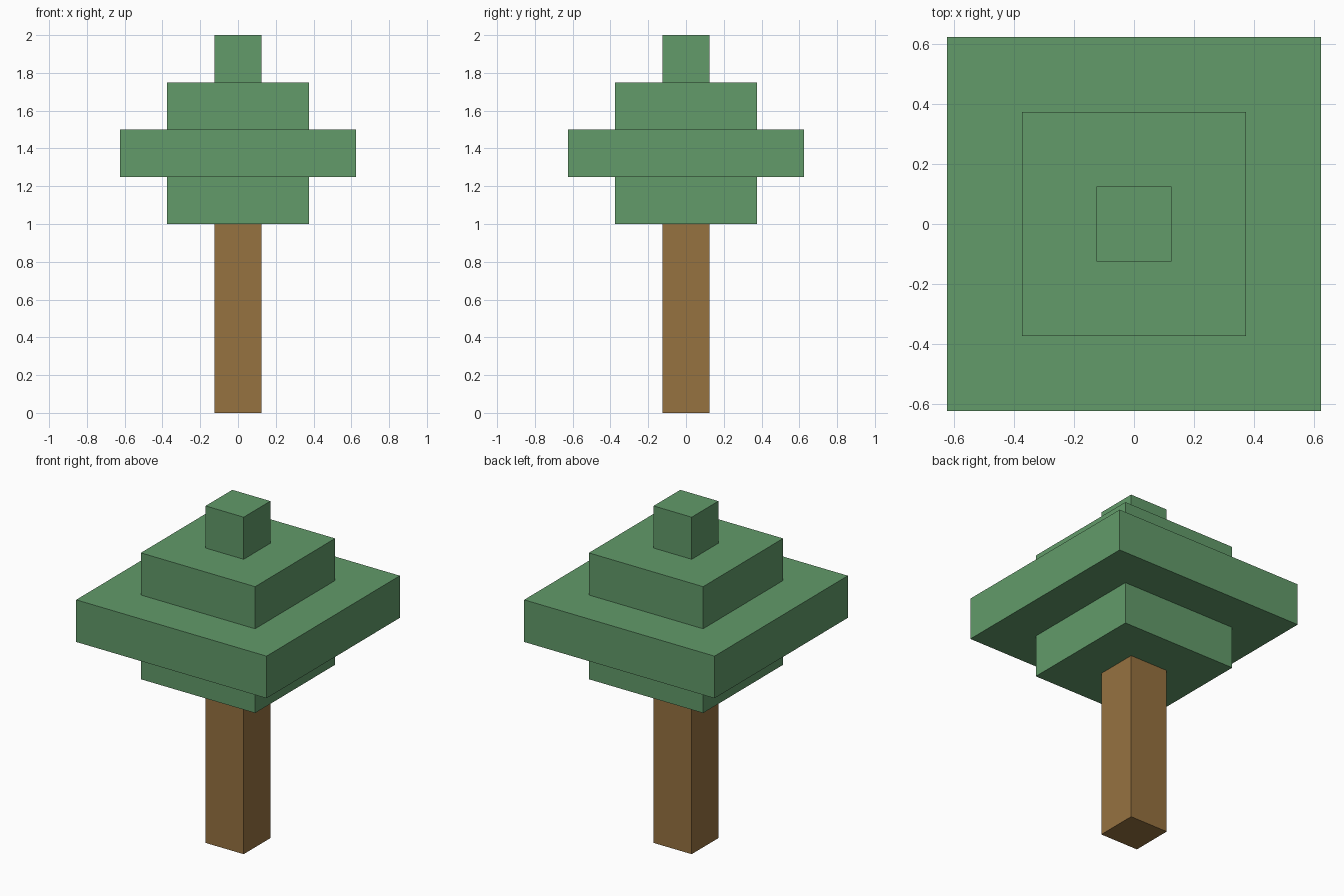
import bpy

if "Cube" in bpy.data.objects:
    bpy.data.objects.remove(bpy.data.objects["Cube"])


def material(name, rgb):
    m = bpy.data.materials.new(name)
    m.diffuse_color = (*rgb, 1.0)
    m.use_nodes = True
    m.node_tree.nodes["Principled BSDF"].inputs["Base Color"].default_value = m.diffuse_color
    return m


def box(name, width, z0, z1, mat):
    """Square block of given width between two heights."""
    bpy.ops.mesh.primitive_cube_add(size=1, location=(0, 0, (z0 + z1) / 2))
    ob = bpy.context.object
    ob.name = name
    ob.scale = (width, width, z1 - z0)
    bpy.ops.object.transform_apply(location=False, rotation=False, scale=True)
    ob.data.materials.append(mat)


bark = material("bark brown", (0.305, 0.168, 0.051))
leaf = material("leaf green", (0.122, 0.328, 0.144))

# Trunk
box("trunk", 0.25, 0.0, 1.0, bark)

# Stacked foliage layers, bottom to top
layer_height = 0.25
for i, width in enumerate((0.75, 1.25, 0.75, 0.25)):
    z = 1.0 + i * layer_height
    box(f"foliage_layer_{i + 1}", width, z, z + layer_height, leaf)
